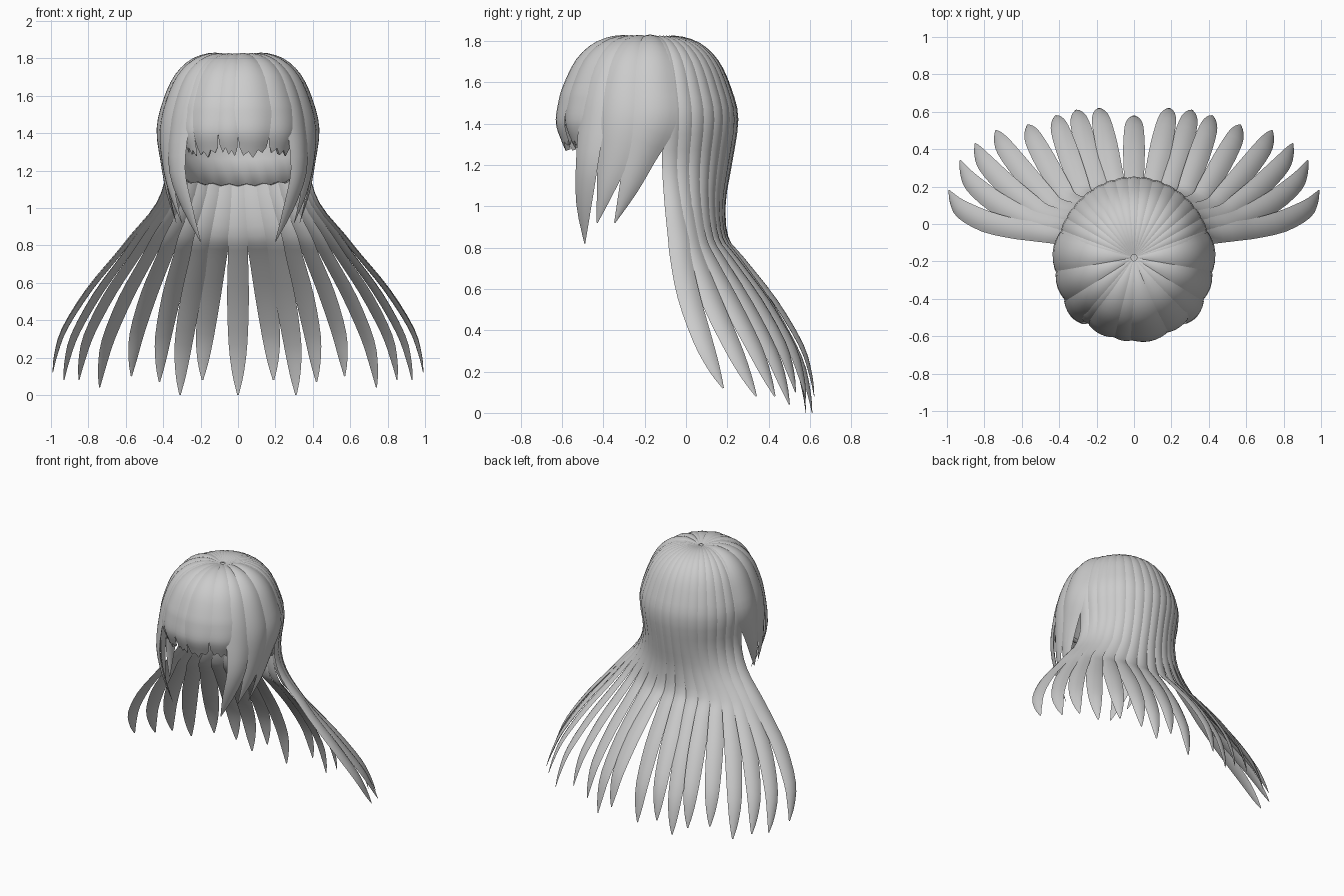
import bpy, bmesh
from math import sin, cos, radians
from mathutils import Vector

if "Cube" in bpy.data.objects:
    bpy.data.objects.remove(bpy.data.objects["Cube"])

CY = -0.18                      # centre of the head in y
PROFILE = [(0.04, 1.805), (0.30, 1.82), (0.57, 1.785), (0.78, 1.70), (0.92, 1.57), (1.0, 1.42)]


def on_cap(a, r, z, k=1.0):
    """Point on the head shape; azimuth a is measured from the back."""
    ry = 0.42 if cos(a) > 0 else 0.435
    return Vector((0.405 * r * k * sin(a), CY + ry * r * k * cos(a), z))


def row(p, w):
    return Vector((p[0], p[1], p[2], w))


def smooth_path(pts, n=3):
    """Catmull-Rom through x, y, z, width rows."""
    out = []
    for i in range(len(pts) - 1):
        p0, p1 = pts[max(i - 1, 0)], pts[i]
        p2, p3 = pts[i + 1], pts[min(i + 2, len(pts) - 1)]
        for j in range(n):
            t = j / n
            out.append(0.5 * (2 * p1 + (p2 - p0) * t + (2 * p0 - 5 * p1 + 4 * p2 - p3) * t * t
                              + (3 * p1 - p0 - 3 * p2 + p3) * t ** 3))
    return out + [pts[-1]]


def finish(bm, name):
    bmesh.ops.recalc_face_normals(bm, faces=bm.faces)
    me = bpy.data.meshes.new(name)
    bm.to_mesh(me)
    bm.free()
    ob = bpy.data.objects.new(name, me)
    bpy.context.collection.objects.link(ob)
    for p in me.polygons:
        p.use_smooth = True
    bpy.ops.object.select_all(action='DESELECT')
    ob.select_set(True)
    bpy.context.view_layer.objects.active = ob
    bpy.ops.object.shade_smooth_by_angle(angle=radians(50))
    return ob


def strand(name, a, pts, bulge=0.28, jag=None):
    """Lens-shaped lock swept along a path, optionally with a ragged end."""
    bm = bmesh.new()
    path = smooth_path(pts)
    cols = [-1, -0.7, -0.35, 0, 0.35, 0.7, 1]
    rings = []
    for i, p in enumerate(path):
        t = (path[min(i + 1, len(path) - 1)] - path[max(i - 1, 0)]).to_3d().normalized()
        s = Vector((cos(a), -sin(a), 0))
        s = (s - t * s.dot(t)).normalized()
        n = s.cross(t)
        c, w = p.to_3d(), max(p[3], 0.003)
        ring = []
        for top, xs in ((1, cols), (-0.45, cols[-2:0:-1])):
            for x in xs:
                q = c + s * x * w + n * (1 - x * x) * w * bulge * top
                if jag and i == len(path) - 1:
                    q += t * jag[cols.index(x)]
                ring.append(bm.verts.new(q))
        rings.append(ring)
    m = len(rings[0])
    for r0, r1 in zip(rings, rings[1:]):
        for k in range(m):
            bm.faces.new((r0[k], r0[(k + 1) % m], r1[(k + 1) % m], r1[k]))
    for ring in (rings[0], rings[-1]):      # end caps as strips
        bm.faces.new((ring[0], ring[1], ring[-1]))
        for k in range(1, 5):
            bm.faces.new((ring[k], ring[k + 1], ring[m - k - 1], ring[m - k]))
        bm.faces.new((ring[5], ring[6], ring[7]))
    return finish(bm, name)


def cap_rows(a, w):
    return [row(on_cap(a, r, z), w * r + 0.006) for r, z in PROFILE]


# Long back strands fanning outwards
TIPS = [(0, .58, 0), (.19, .62, .08), (.31, .61, 0), (.42, .58, .07), (.57, .53, .10),
        (.74, .50, .04), (.85, .43, .08), (.93, .34, .08), (.99, .18, .12)]
for i in range(-8, 9):
    sg = -1 if i < 0 else 1
    u = abs(i) / 8
    a = radians(9.3 * i)
    tx, ty, tz = TIPS[abs(i)]
    tx *= sg
    pts = cap_rows(a, 0.042)
    pts.append(row((.385 * sin(a), CY + .39 * cos(a), 1.2), .042))
    pts.append(row((.44 * sin(a), -.15 + .33 * cos(a), 1.02), .045))
    x0, y0, z0 = .58 * sin(a), -.12 + .31 * cos(a), .85
    for g, f, w in ((0, 0, .053), (.14, .19, .054), (.4, .55, .058), (.68, .85, .05),
                    (.87, .96, .03), (1, 1, .004)):
        fy = f + (g * g - f) * u ** 3 * 0.8
        pts.append(row((x0 + (tx - x0) * f, y0 + (ty - y0) * fy, z0 + (tz - z0) * g), w))
    strand("back_strand", a, pts)

# Fringe with ragged ends
GAPS = [-46, -35, -15, 0, 24, 46]
JAGS = [[.01, .05, .015, .04, 0, .03, -.01], [0, .03, .01, .055, .02, .045, 0]]
for i, (b0, b1) in enumerate(zip(GAPS, GAPS[1:])):
    a = radians(180 - (b0 + b1) / 2)
    w = radians(b1 - b0) / 2 * 0.44 * 1.08
    pts = cap_rows(a, w)
    pts[-1][3] = w * 0.9
    pts.insert(-1, row(on_cap(a, .965, 1.5), w))
    pts.append(row(on_cap(a, .985, 1.37), w * .83))
    pts.append(row(on_cap(a, .95, 1.325), w * .74))
    strand("fringe_lock", a, pts, 0.24, JAGS[i % 2])

# Side locks framing the face: azimuth from front, half width, lower rows
LOCKS = [
    (51, .075, [(.325, -.48, 1.2, .068), (.27, -.495, 1.0, .045), (.20, -.49, .82, .003)]),
    (70, .095, [(.375, -.35, 1.25, .085), (.35, -.39, 1.08, .045), (.30, -.43, .92, .003)]),
    (93, .105, [(.392, -.22, 1.25, .08), (.37, -.28, 1.08, .045), (.33, -.345, .92, .003)]),
]
for sg in (-1, 1):
    for b, w, low in LOCKS:
        a = sg * radians(180 - b)
        pts = cap_rows(a, w) + [row((sg * x, y, z), ww) for x, y, z, ww in low]
        strand("side_lock", a, pts)

# Inner liner, lower at the back than around the face
bm = bmesh.new()
N = 48
rings = []
for k in range(N):
    d = -180 + 360 * k / N
    a = radians(d)
    low = 1.15 + .045 * (d / 75) ** 2 + .012 * (k % 2) if abs(d) <= 76 else 1.42
    prof = PROFILE + [(.97, (1.42 + low) / 2 - .005), (.93, low - .01)]
    rings.append([bm.verts.new(on_cap(a, r, z - .025, .95)) for r, z in prof])
for k in range(N):
    r0, r1 = rings[k], rings[(k + 1) % N]
    for j in range(len(r0) - 1):
        bm.faces.new((r0[j], r1[j], r1[j + 1], r0[j + 1]))
bm.faces.new([r[0] for r in rings])
liner = finish(bm, "inner_liner")
mod = liner.modifiers.new("thickness", 'SOLIDIFY')
mod.thickness = 0.02
